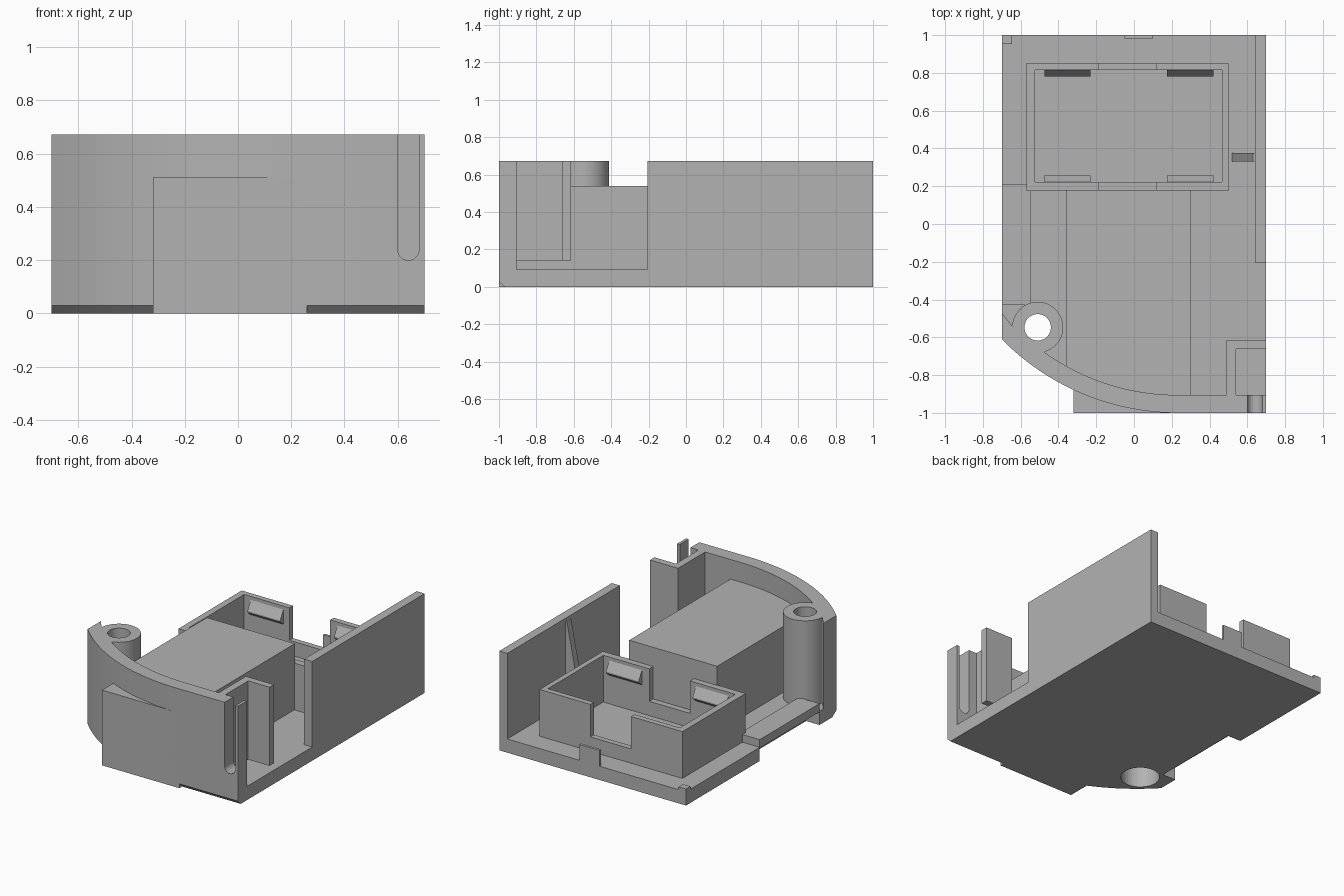
import bpy, bmesh, math

if "Cube" in bpy.data.objects:
    bpy.data.objects.remove(bpy.data.objects["Cube"])

H, FLOOR = 0.673, 0.093          # overall height, floor plate thickness
CX, CY, R = 0.23, 0.304, 1.304   # centre and radius of the curved front
BX, BY = -0.51, -0.547           # screw boss axis

grey = bpy.data.materials.new("grey plastic")
grey.diffuse_color = (0.45, 0.45, 0.45, 1)
grey.use_nodes = True
grey.node_tree.nodes["Principled BSDF"].inputs["Base Color"].default_value = grey.diffuse_color


def finish(name, bm):
    bmesh.ops.recalc_face_normals(bm, faces=bm.faces)
    me = bpy.data.meshes.new(name)
    bm.to_mesh(me)
    bm.free()
    ob = bpy.data.objects.new(name, me)
    bpy.context.collection.objects.link(ob)
    me.materials.append(grey)
    return ob


def loft(name, rings):
    """Solid through matching rings of 3D points."""
    bm = bmesh.new()
    vs = [[bm.verts.new(p) for p in ring] for ring in rings]
    n = len(vs[0])
    for a, b in zip(vs, vs[1:]):
        for i in range(n):
            bm.faces.new((a[i], a[(i + 1) % n], b[(i + 1) % n], b[i]))
    bm.faces.new(vs[0])
    bm.faces.new(vs[-1])
    return finish(name, bm)


def prism(name, poly, z0, z1):
    return loft(name, [[(x, y, z) for x, y in poly] for z in (z0, z1)])


def box(name, x0, x1, y0, y1, z0, z1):
    return prism(name, [(x0, y0), (x1, y0), (x1, y1), (x0, y1)], z0, z1)


def circle(r, n=48):
    return [(BX + r * math.cos(2 * math.pi * i / n),
             BY + r * math.sin(2 * math.pi * i / n)) for i in range(n)]


def arc(r, x_start, n=32):
    """Curved front at radius r, from x_start to the flat part."""
    a0 = math.asin((CX - x_start) / r)
    return [(CX - r * math.sin(a0 * (1 - i / n)),
             CY - r * math.cos(a0 * (1 - i / n))) for i in range(n + 1)]


def cut(ob, cutter):
    m = ob.modifiers.new("cut", 'BOOLEAN')
    m.operation, m.solver, m.object = 'DIFFERENCE', 'EXACT', cutter
    cutter.hide_render = True
    cutter.hide_set(True)


def smooth(ob):
    bpy.ops.object.select_all(action='DESELECT')
    ob.select_set(True)
    bpy.context.view_layer.objects.active = ob
    bpy.ops.object.shade_smooth_by_angle(angle=math.radians(30))


# cutters for the screw hole, its counterbore and the front slot
hole = prism("hole_cutter", circle(0.07), -0.1, 1)
bore = prism("counterbore_cutter", circle(0.122), -0.1, 0.2)
slot_xz = [(0.60, 1), (0.60, 0.24)]
slot_xz += [(0.64 - 0.04 * math.cos(math.pi * i / 12),
             0.24 - 0.04 * math.sin(math.pi * i / 12)) for i in range(1, 12)]
slot_xz += [(0.68, 0.24), (0.68, 1)]
slot = loft("slot_cutter", [[(x, y, z) for x, z in slot_xz] for y in (-1.1, -0.88)])

# floor plate with chamfered front edge and a recess in the left edge
sides = [(0.7, 1), (-0.7, 1), (-0.7, 0.21), (-0.6, 0.21), (-0.6, -0.43), (-0.7, -0.43)]
outer = arc(R, -0.7) + [(0.7, -1)]
inset = arc(R - 0.03, -0.7) + [(0.7, -0.97)]
plate = loft("floor_plate", [[(x, y, z) for x, y in sides + edge]
                             for edge, z in ((inset, 0), (outer, 0.03), (outer, FLOOR))])
cut(plate, hole)
cut(plate, bore)

# curved front wall that runs into the screw boss
wall_poly = outer + [(0.7, -0.905)] + arc(R - 0.095, -0.49)[::-1]
wall_poly += [(BX, BY - 0.1), (BX - 0.08, BY + 0.07), (-0.62, -0.48),
              (-0.645, -0.54), (-0.7, -0.47)]
front_wall = prism("front_wall", wall_poly, FLOOR - 0.01, H)
for c in (slot, hole, bore):
    cut(front_wall, c)

boss = prism("screw_boss", circle(0.135), FLOOR - 0.005, H)
cut(boss, hole)
cut(boss, bore)

# flat pad that squares off the curve
pad_poly = [(-0.32, -1), (0.26, -1), (0.26, -0.95)] + arc(R - 0.04, -0.32)[::-1]
prism("front_pad", pad_poly, 0, 0.51)

# corner pocket walls, raised off the floor
prism("corner_pocket", [(0.49, -0.92), (0.54, -0.92), (0.54, -0.662), (0.7, -0.662),
                        (0.7, -0.615), (0.49, -0.615)], 0.14, H)

# right wall with its sloped rib
box("right_wall", 0.64, 0.7, -0.205, 1, FLOOR - 0.01, H)
loft("wall_rib", [[(0.52, y, FLOOR), (0.645, y, FLOOR), (0.645, y, 0.65), (0.63, y, 0.65)]
                  for y in (0.33, 0.375)])

# central block
block_poly = [(0.30, 0.18), (-0.36, 0.18)] + arc(R - 0.09, -0.36) + [(0.30, -0.91)]
prism("central_block", block_poly, FLOOR - 0.01, 0.54)

# open tray with a notch in its front and back walls
tray = box("tray", -0.57, 0.50, 0.175, 0.853, FLOOR - 0.005, 0.41)
cut(tray, box("tray_cutter", -0.525, 0.465, 0.222, 0.815, 0, 1))
cut(tray, box("notch_back_cutter", -0.185, 0.12, 0.8, 0.9, 0.19, 1))
cut(tray, box("notch_front_cutter", -0.185, 0.12, 0.1769, 0.23, 0.19, 1))

# snap clips inside the tray
for side, y, d in (("front", 0.22, 1), ("back", 0.817, -1)):
    for i, x in enumerate((-0.475, 0.175)):
        prof = [(y, 0.39), (y + 0.037 * d, 0.325), (y + 0.037 * d, 0.315), (y, 0.285)]
        loft(f"{side}_clip_{i + 1}", [[(px, a, z) for a, z in prof] for px in (x, x + 0.245)])

# side rail over the recess, rear tab and corner stop
box("side_rail", -0.7, -0.545, -0.43, 0.21, FLOOR - 0.005, 0.145)
box("rear_tab", -0.05, 0.10, 0.982, 1, FLOOR - 0.01, 0.20)
box("corner_stop", -0.7, -0.645, 0.953, 1, FLOOR - 0.01, 0.112)

for ob in (plate, front_wall, boss):
    smooth(ob)
